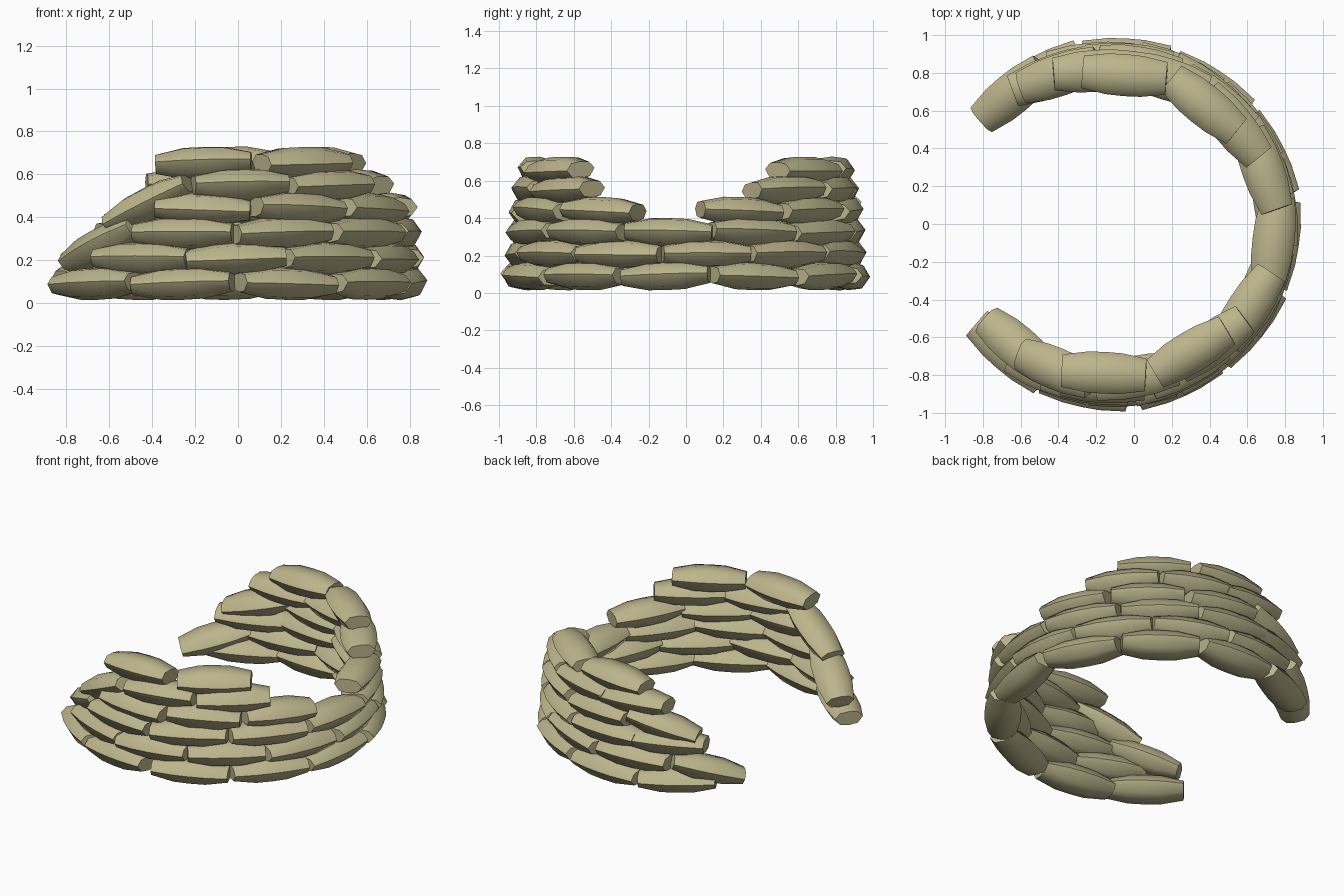
import bpy, bmesh, math, random
from mathutils import Matrix, Vector

if "Cube" in bpy.data.objects:
    bpy.data.objects.remove(bpy.data.objects["Cube"])

random.seed(4)
CX = -0.105  # centre of the horseshoe in x

cloth = bpy.data.materials.new("burlap")
cloth.diffuse_color = (0.50, 0.46, 0.26, 1)
cloth.use_nodes = True
cloth.node_tree.nodes["Principled BSDF"].inputs["Base Color"].default_value = cloth.diffuse_color

# unit cross-section of a pillow-like bag (y, z)
SECTION = [(1, 0.08), (0.64, 0.86), (0, 1), (-0.64, 0.86),
           (-1, 0.08), (-0.64, -0.82), (0, -1), (0.64, -0.82)]
# stations along the bag: position, width factor, height factor
STATIONS = [(-1, 0.80, 0.60), (-0.42, 1.0, 0.97), (0.0, 1.03, 1.0),
            (0.42, 1.0, 0.97), (1, 0.80, 0.60)]


def sandbag(name, angle, radius, z, pitch=0.0, length=0.465):
    """One bulging bag laid tangentially on the ring."""
    bm = bmesh.new()
    hl, hw, hh = length / 2, 0.108, 0.075
    rings = []
    for s, w, h in STATIONS:
        rings.append([bm.verts.new((s * hl, y * hw * w, q * hh * h)) for y, q in SECTION])
    n = len(SECTION)
    for a, b in zip(rings, rings[1:]):
        for i in range(n):
            bm.faces.new((a[i], a[(i + 1) % n], b[(i + 1) % n], b[i]))
    bm.faces.new(rings[0])
    bm.faces.new(rings[-1][::-1])
    bmesh.ops.recalc_face_normals(bm, faces=bm.faces)
    t = math.radians(angle)
    yaw = t + math.pi / 2 + random.uniform(-0.05, 0.05)
    p = math.radians(pitch + random.uniform(-2.5, 2.5))
    roll = math.radians(random.uniform(-6, 6))
    pos = Vector((CX + radius * math.cos(t), radius * math.sin(t), z))
    bm.transform(Matrix.Translation(pos) @ Matrix.Rotation(yaw, 4, 'Z')
                 @ Matrix.Rotation(p, 4, 'Y') @ Matrix.Rotation(roll, 4, 'X'))
    me = bpy.data.meshes.new(name)
    bm.to_mesh(me)
    bm.free()
    me.materials.append(cloth)
    ob = bpy.data.objects.new(name, me)
    bpy.context.collection.objects.link(ob)
    bpy.context.view_layer.objects.active = ob
    ob.select_set(True)


# courses of bags: radius, height, angles around the ring
COURSES = [
    (0.873, 0.09, [-129, -100, -68, -37, -7, 24, 55, 86, 116]),
    (0.857, 0.207, [-113, -84, -54, -24, 7, 37, 67, 98]),
    (0.848, 0.325, [-100, -69, -37, -6, 24, 55, 85, 112]),
    (0.838, 0.438, [-94, -63, -32, 20, 50, 81]),
    (0.817, 0.55, [-82, -51, 40, 70, 97]),
    (0.79, 0.653, [-94, -59, 53, 86]),
]
for c, (r, z, angles) in enumerate(COURSES, 1):
    for i, a in enumerate(angles, 1):
        sandbag(f"course_{c}_bag_{i}", a, r, z, length=0.47 if c < 4 else 0.445)

# drooping bags at the stepped ends of both arms
for name, a, r, z, p in [("front_low_end_bag", -129, 0.825, 0.27, -22),
                         ("front_high_end_bag", -112, 0.825, 0.465, -24),
                         ("back_low_end_bag", 128, 0.875, 0.165, 15),
                         ("back_high_end_bag", 110, 0.84, 0.425, 15)]:
    sandbag(name, a, r, z, p, length=0.445)

bpy.ops.object.shade_smooth_by_angle(angle=math.radians(60))
